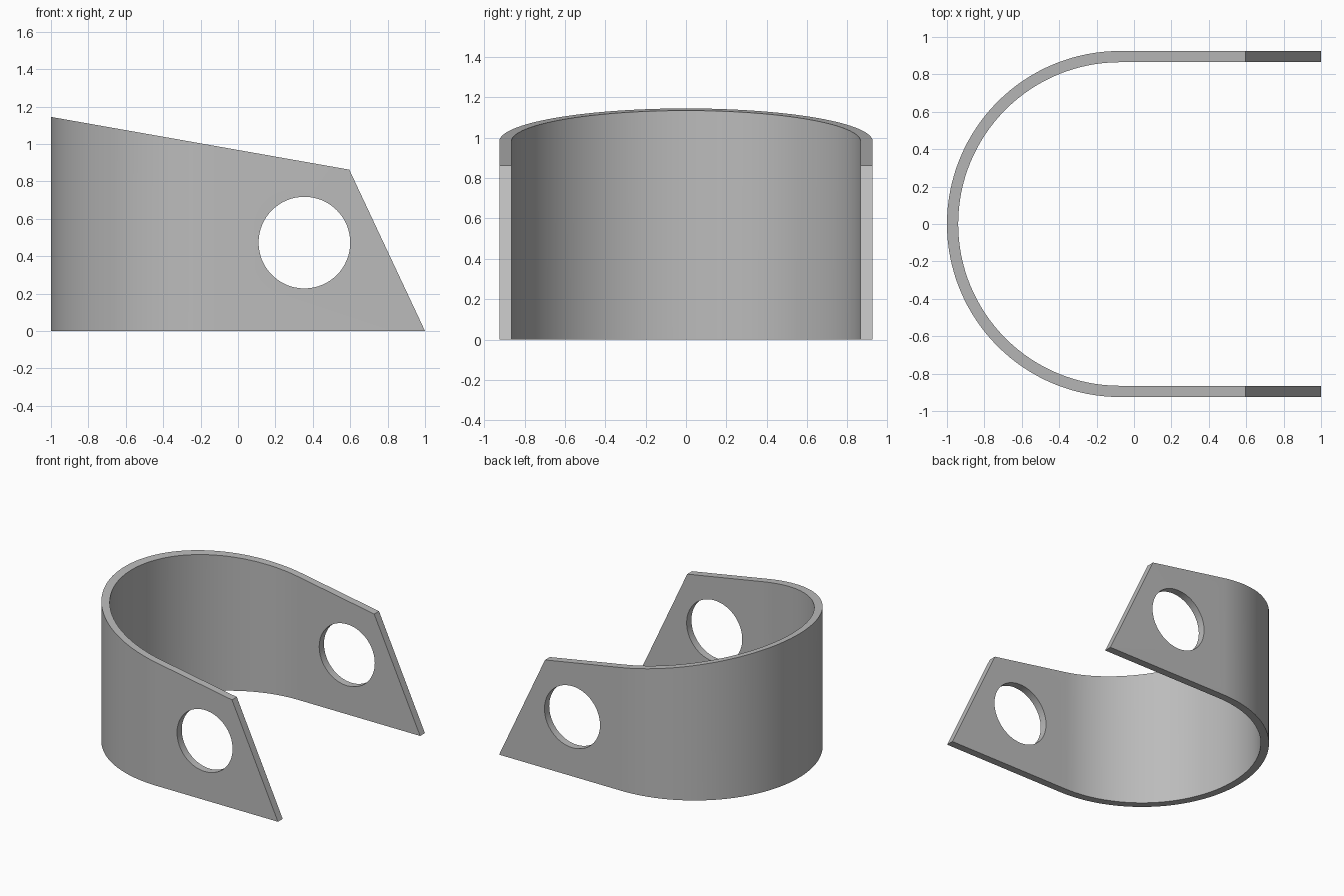
import bpy, bmesh, math
from mathutils import Vector

cube = bpy.data.objects.get("Cube")
if cube:
    bpy.data.objects.remove(cube, do_unlink=True)

OUTER, INNER, BEND_X = 0.925, 0.865, -0.075
HOLE_X, HOLE_Z, HOLE_R = 0.355, 0.473, 0.245
SEGMENTS = 64

grey = bpy.data.materials.new("plain grey")
grey.use_nodes = True
colour = (0.5, 0.5, 0.5, 1)
grey.diffuse_color = colour
grey.node_tree.nodes["Principled BSDF"].inputs["Base Color"].default_value = colour


def extrude_outline(name, points, direction):
    """Solid made by pushing a flat outline along a direction."""
    bm = bmesh.new()
    face = bm.faces.new([bm.verts.new(p) for p in points])
    result = bmesh.ops.extrude_face_region(bm, geom=[face], use_keep_orig=True)
    moved = [v for v in result["geom"] if isinstance(v, bmesh.types.BMVert)]
    bmesh.ops.translate(bm, verts=moved, vec=Vector(direction))
    bmesh.ops.recalc_face_normals(bm, faces=bm.faces)
    mesh = bpy.data.meshes.new(name)
    bm.to_mesh(mesh)
    bm.free()
    mesh.materials.append(grey)
    obj = bpy.data.objects.new(name, mesh)
    bpy.context.collection.objects.link(obj)
    return obj


def bend(radius):
    """Half circle from the +y leg round the closed end to the -y leg."""
    angles = [math.pi * (0.5 + i / SEGMENTS) for i in range(SEGMENTS + 1)]
    return [(BEND_X + radius * math.cos(a), radius * math.sin(a), 0) for a in angles]


def cut(obj, cutter, operation):
    cutter.hide_render = True
    mod = obj.modifiers.new(operation.lower(), 'BOOLEAN')
    mod.operation, mod.solver, mod.object = operation, 'EXACT', cutter
    bpy.context.view_layer.objects.active = obj
    bpy.ops.object.modifier_apply(modifier=mod.name)
    bpy.data.objects.remove(cutter, do_unlink=True)


# U-shaped band, taller and longer than needed
outline = ([(1.2, OUTER, 0)] + bend(OUTER) + [(1.2, -OUTER, 0), (1.2, -INNER, 0)]
           + bend(INNER)[::-1] + [(1.2, INNER, 0)])
band = extrude_outline("curved_band", outline, (0, 0, 1.5))

# Trim to the side profile: sloped top and slanted leg ends
top_slope = (0.863 - 1.145) / 1.595
profile = [(-1.2, -1, -0.5), (-1.2, -1, 1.145 - 0.2 * top_slope),
           (0.595, -1, 0.863), (1, -1, 0), (1, -1, -0.5)]
cut(band, extrude_outline("side_trim", profile, (0, 2, 0)), 'INTERSECT')

# Round hole through both legs
circle = [(HOLE_X + HOLE_R * math.cos(a), -1, HOLE_Z + HOLE_R * math.sin(a))
          for a in (math.tau * i / SEGMENTS for i in range(SEGMENTS))]
cut(band, extrude_outline("hole_cutter", circle, (0, 2, 0)), 'DIFFERENCE')

# Smooth bend with crisp rims
bpy.ops.object.select_all(action='DESELECT')
band.select_set(True)
bpy.context.view_layer.objects.active = band
bpy.ops.object.shade_smooth_by_angle(angle=math.radians(30))
